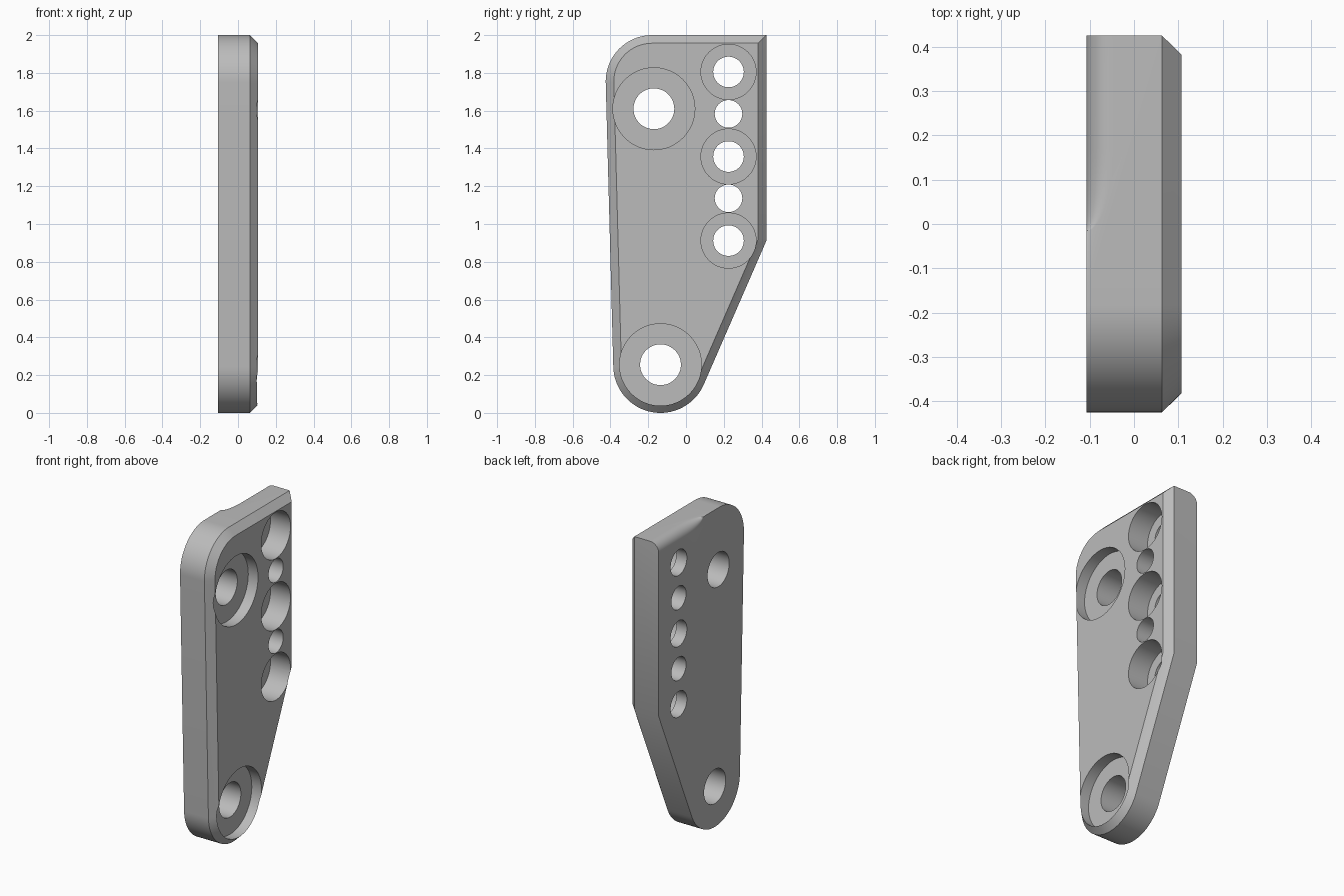
import bpy, bmesh, math
from mathutils import Vector

if "Cube" in bpy.data.objects:
    bpy.data.objects.remove(bpy.data.objects["Cube"], do_unlink=True)

BACK, EDGE, FACE = -0.107, 0.063, 0.107   # plate depths along x
CHAMFER = 0.043
LOW, LOW_R = Vector((-0.135, 0.25)), 0.25      # rounded foot
HIGH, HIGH_R = Vector((-0.18, 1.755)), 0.245   # rounded upper corner
SIDE, KINK = 0.425, 0.91                       # straight rear edge


def arc(centre, radius, a0, a1, n):
    return [centre + radius * Vector((math.cos(a), math.sin(a)))
            for a in (a0 + (a1 - a0) * i / n for i in range(n + 1))]


def outline(inset):
    """Plate profile in y and z, moved inward by the inset."""
    to_kink = Vector((SIDE, KINK)) - LOW
    slant = math.atan2(to_kink.y, to_kink.x) - math.acos(LOW_R / to_kink.length)
    axis = HIGH - LOW
    left = (math.atan2(axis.y, axis.x) + math.pi / 2
            - math.asin((HIGH_R - LOW_R) / axis.length))
    pts = [Vector((SIDE - inset, 2 - inset))]
    pts += arc(HIGH, HIGH_R - inset, math.pi / 2, left, 24)
    pts += arc(LOW, LOW_R - inset, left, slant + 2 * math.pi, 40)
    pts.append(Vector((SIDE - inset, KINK - inset * math.tan(slant / 2))))
    return pts


def loft(bm, rings):
    """Join rings of equal length into a closed solid."""
    loops = [[bm.verts.new(p) for p in ring] for ring in rings]
    for a, b in zip(loops, loops[1:]):
        for i in range(len(a)):
            j = (i + 1) % len(a)
            bm.faces.new((a[i], a[j], b[j], b[i]))
    bm.faces.new(loops[0])
    bm.faces.new(loops[-1])


def finish(bm, name):
    bmesh.ops.recalc_face_normals(bm, faces=bm.faces)
    mesh = bpy.data.meshes.new(name)
    bm.to_mesh(mesh)
    bm.free()
    obj = bpy.data.objects.new(name, mesh)
    bpy.context.collection.objects.link(obj)
    return obj


# Plate with a chamfered outer rim
bm = bmesh.new()
loft(bm, [[(x, p.x, p.y) for p in outline(inset)]
          for x, inset in ((BACK, 0), (EDGE, 0), (FACE, CHAMFER))])
plate = finish(bm, "mounting_plate")

# Cutter for the holes: y, z, radius, counterbore radius, counterbore depth
holes = [(-0.17, 1.61, 0.108, 0.217, 0.068), (-0.135, 0.255, 0.108, 0.217, 0.068)]
holes += [(0.225, z, 0.081, 0.146, 0.14) for z in (1.805, 1.357, 0.912)]
holes += [(0.225, z, 0.073, 0, 0) for z in (1.583, 1.136)]
bm = bmesh.new()
for y, z, r, bore, depth in holes:
    steps = [(-0.2, r), (0.2, r)]
    if bore:
        steps = [(-0.2, r), (FACE - depth, r), (FACE - depth, bore), (0.2, bore)]
    loft(bm, [[(x, p.x, p.y) for p in arc(Vector((y, z)), rad, 0, 2 * math.pi, 48)[:-1]]
              for x, rad in steps])
hole_cutter = finish(bm, "hole_cutter")

# Cutter for the rounded top back edge, fading out toward the middle
bm = bmesh.new()
rings = []
START, FULL, ROUND, OUT = -0.015, 0.17, 0.06, 0.05
stations = [START + (FULL - START) * (i / 12) ** 2 for i in range(13)] + [0.5]
for y in stations:
    t = min((y - START) / (FULL - START), 1)
    r = max(ROUND * math.sqrt(1 - (1 - t) ** 2), 0.001)
    section = [Vector((BACK - OUT, 2 + OUT)), Vector((BACK - OUT, 2 - r))]
    section += arc(Vector((BACK + r, 2 - r)), r, math.pi, math.pi / 2, 10)
    section.append(Vector((BACK + r, 2 + OUT)))
    rings.append([(p.x, y, p.y) for p in section])
loft(bm, rings)
edge_cutter = finish(bm, "edge_cutter")

# Cut the plate and remove the helpers
bpy.context.view_layer.objects.active = plate
plate.select_set(True)
for cutter in (hole_cutter, edge_cutter):
    cutter.hide_render = True
    mod = plate.modifiers.new(cutter.name, 'BOOLEAN')
    mod.operation, mod.solver, mod.object = 'DIFFERENCE', 'EXACT', cutter
    bpy.ops.object.modifier_apply(modifier=mod.name)
    bpy.data.objects.remove(cutter, do_unlink=True)

# Plain grey metal
grey = bpy.data.materials.new("light_grey")
grey.use_nodes = True
colour = (0.5, 0.5, 0.5, 1)
grey.diffuse_color = colour
grey.node_tree.nodes["Principled BSDF"].inputs["Base Color"].default_value = colour
plate.data.materials.clear()
plate.data.materials.append(grey)
bpy.ops.object.shade_smooth_by_angle(angle=math.radians(25))
